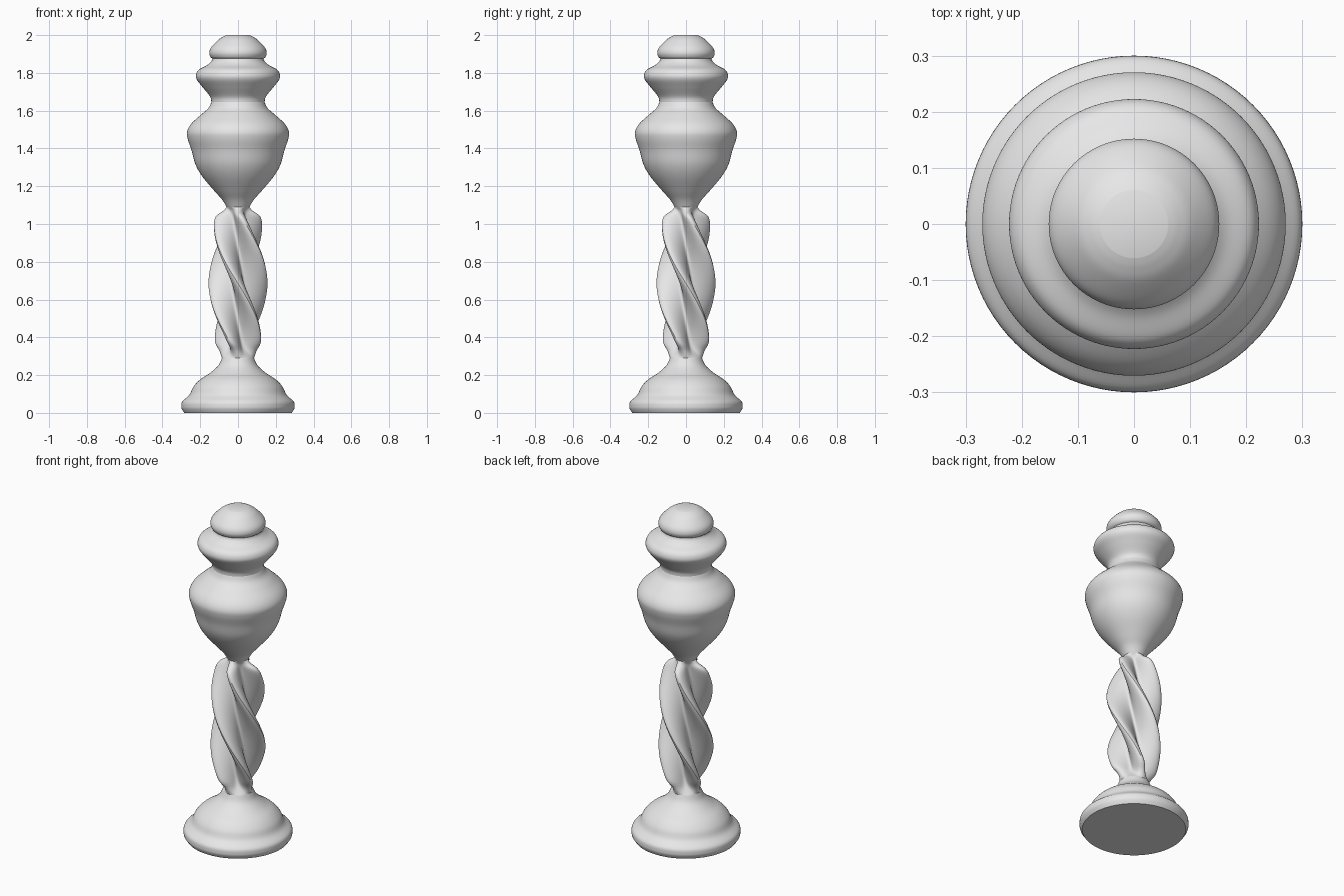
import bpy
import bmesh
import math
from mathutils import Vector

SEGMENTS = 96
STEPS = 6
RIDGES = 4
SHAFT_MIDDLE = 0.685
SHAFT_HALF = 0.395

if "Cube" in bpy.data.objects:
    bpy.data.objects.remove(bpy.data.objects["Cube"], do_unlink=True)

grey = bpy.data.materials.new("plain_grey")
grey.use_nodes = True
grey.diffuse_color = (0.8, 0.8, 0.8, 1)
grey.node_tree.nodes["Principled BSDF"].inputs["Base Color"].default_value = grey.diffuse_color


def smooth_path(points):
    """Pass a smooth curve through the profile points."""
    padded = [points[0], *points, points[-1]]
    path = []
    for a, b, c, d in zip(padded, padded[1:], padded[2:], padded[3:]):
        for step in range(STEPS):
            t = step / STEPS
            path.append(b + t * (c - a) / 2
                        + t * t * (a - 2.5 * b + 2 * c - d / 2)
                        + t ** 3 * (3 * (b - c) + d - a) / 2)
    path.append(points[-1])
    return path


def make_ring(bm, tip, core, z):
    """One cross-section: a circle, or a turned cross where tip exceeds core."""
    offset = max(-SHAFT_HALF, min(SHAFT_HALF, z - SHAFT_MIDDLE))
    turn = -math.pi * offset / (2 * SHAFT_HALF)
    ring = []
    for i in range(SEGMENTS):
        angle = math.tau * i / SEGMENTS
        ridge = abs(math.cos(angle * RIDGES / 2)) ** 3
        radius = core + (tip - core) * ridge
        ring.append(bm.verts.new((radius * math.cos(angle + turn),
                                  radius * math.sin(angle + turn), z)))
    return ring


def loft(name, sections, cap_bottom=False, cap_top=False):
    """Skin the cross-sections (tip radius, core radius, height)."""
    bm = bmesh.new()
    rings = [make_ring(bm, *section) for section in sections]
    for low, high in zip(rings, rings[1:]):
        for i in range(SEGMENTS):
            j = (i + 1) % SEGMENTS
            bm.faces.new((low[i], low[j], high[j], high[i]))
    if cap_bottom:
        bm.faces.new(rings[0][::-1])
    if cap_top:
        bm.faces.new(rings[-1])
    mesh = bpy.data.meshes.new(name)
    bm.to_mesh(mesh)
    bm.free()
    mesh.materials.append(grey)
    obj = bpy.data.objects.new(name, mesh)
    bpy.context.collection.objects.link(obj)
    bpy.ops.object.select_all(action="DESELECT")
    obj.select_set(True)
    bpy.context.view_layer.objects.active = obj
    bpy.ops.object.shade_smooth_by_angle(angle=math.radians(35))


def turned(profile):
    return smooth_path([Vector((r, r, z)) for r, z in profile])


# Bell-shaped foot with a chamfered bottom edge
foot = turned([(.3, .03), (.295, .06), (.258, .095), (.235, .14), (.2, .177),
               (.15, .21), (.105, .25), (.085, .29)])
loft("foot", [Vector((.285, .285, 0)), Vector((.298, .298, .02))] + foot, cap_bottom=True)

# Shaft of four twisted blades that merge into the necks
shaft = [(.085, .085, .29), (.1, .06, .33), (.126, .048, .37), (.137, .045, .42),
         (.15, .045, .53), (.156, .045, .685), (.152, .045, .84), (.14, .045, .96),
         (.122, .045, 1.035), (.078, .05, 1.07), (.06, .06, 1.09)]
loft("twisted_shaft", smooth_path([Vector(p) for p in shaft]))

# Vase body rising from the shaft
loft("vase", turned([(.06, .06 + 1.03), (.085, 1.13), (.125, 1.175), (.188, 1.25), (.225, 1.315),
                     (.246, 1.39), (.266, 1.45), (.269, 1.49), (.248, 1.53), (.2, 1.575),
                     (.158, 1.612), (.141, 1.645)]))

# Collar above the vase
loft("collar", turned([(.141, 1.645), (.148, 1.675), (.188, 1.725), (.217, 1.763), (.222, 1.79),
                       (.207, 1.817), (.165, 1.84), (.142, 1.86), (.135, 1.875)]))

# Domed finial with a flat top
loft("finial", turned([(.135, 1.875), (.146, 1.885), (.152, 1.907), (.142, 1.935),
                       (.105, 1.974), (.08, 1.991), (.06, 2)]), cap_top=True)
